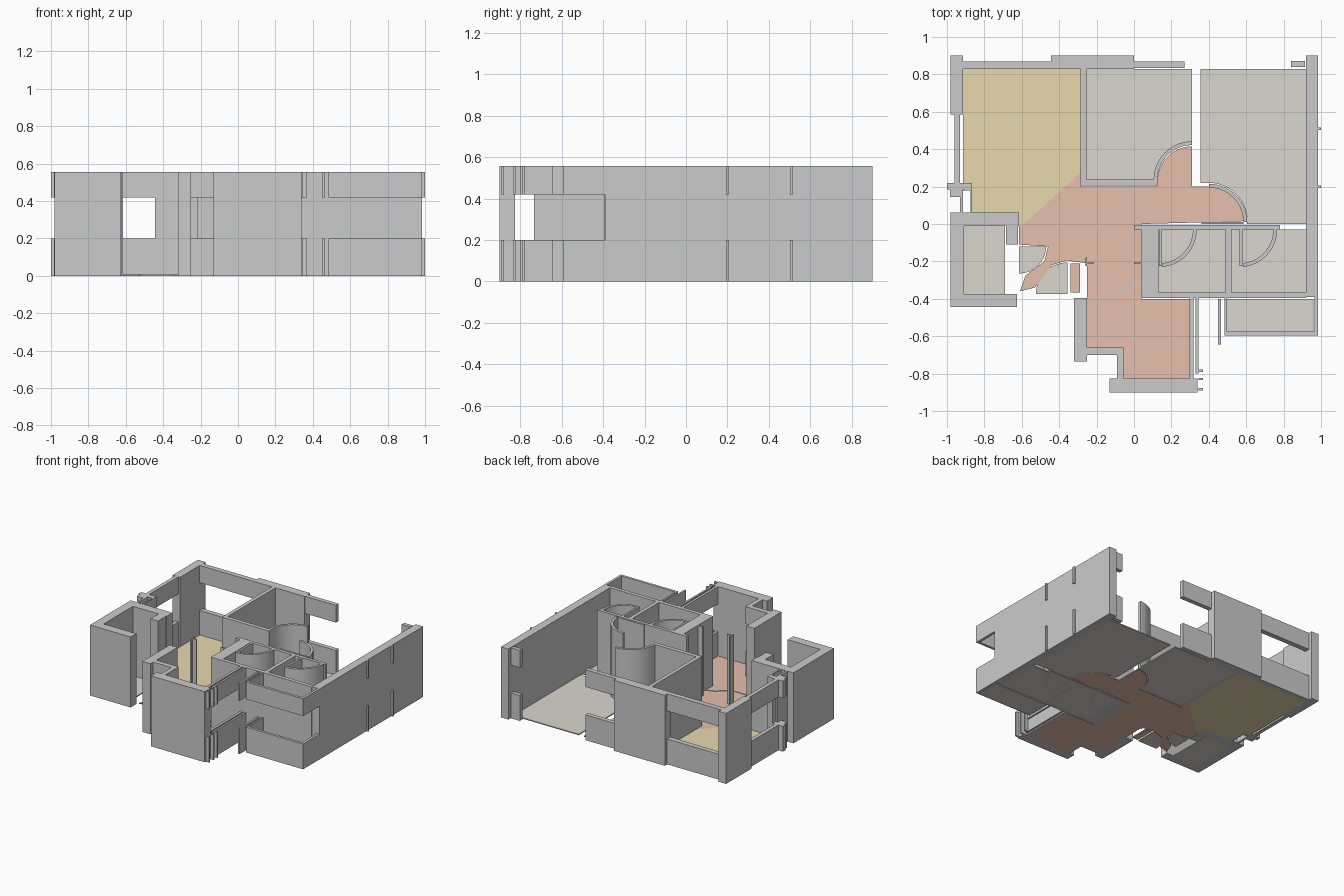
import bpy, bmesh, math

TOP, SILL, HEAD, FLOOR = 0.556, 0.20, 0.42, 0.008

def material(name, rgb):
    m = bpy.data.materials.new(name)
    m.diffuse_color = (*rgb, 1)
    return m

def prism(name, pts, z0, z1, mat=None):
    """Extrude a plan outline between two heights."""
    bm = bmesh.new()
    f = bm.faces.new([bm.verts.new((x, y, z0)) for x, y in pts])
    ext = bmesh.ops.extrude_face_region(bm, geom=[f])
    for v in ext["geom"]:
        if isinstance(v, bmesh.types.BMVert):
            v.co.z = z1
    bmesh.ops.recalc_face_normals(bm, faces=bm.faces)
    me = bpy.data.meshes.new(name)
    bm.to_mesh(me)
    bm.free()
    ob = bpy.data.objects.new(name, me)
    bpy.context.collection.objects.link(ob)
    if mat:
        me.materials.append(mat)

def rect(x0, x1, y0, y1):
    return [(x0, y0), (x1, y0), (x1, y1), (x0, y1)]

def wall(name, *r):
    prism(name, rect(*r), 0, TOP)

def window_wall(name, *r):
    prism(name + "_sill", rect(*r), 0, SILL)
    prism(name + "_lintel", rect(*r), HEAD, TOP)

def arc(cx, cy, r, a0, a1, n=14):
    return [(cx + r * math.cos(math.radians(a0 + (a1 - a0) * i / n)),
             cy + r * math.sin(math.radians(a0 + (a1 - a0) * i / n))) for i in range(n + 1)]

def door_sweep(name, cx, cy, r, a0, a1, t=0.02):
    prism(name, arc(cx, cy, r, a0, a1) + arc(cx, cy, r - t, a1, a0), 0, TOP)

yellow = material("living_floor_colour", (0.80, 0.69, 0.42))
red = material("hall_floor_colour", (0.80, 0.53, 0.42))
beige = material("room_floor_colour", (0.71, 0.68, 0.62))

# Floors
prism("living_floor", [(-0.915, 0.83), (-0.285, 0.83), (-0.285, 0.275), (-0.60, -0.01),
                       (-0.615, -0.01), (-0.615, 0.062), (-0.865, 0.062), (-0.865, 0.18),
                       (-0.915, 0.18)], 0, FLOOR, yellow)
hall = [(-0.285, 0.275), (-0.285, 0.2), (0.12, 0.2), (0.12, 0.23)]
hall += arc(0.31, 0.23, 0.185, 180, 90) + [(0.31, 0.2), (0.40, 0.2)]
hall += arc(0.40, 0.015, 0.185, 90, 0)
hall += [(0.04, 0.0), (0.04, -0.4), (0.30, -0.4), (0.30, -0.826), (-0.055, -0.826),
         (-0.055, -0.665), (-0.25, -0.665), (-0.25, -0.21), (-0.36, -0.195), (-0.44, -0.22),
         (-0.53, -0.34), (-0.61, -0.36), (-0.58, -0.275), (-0.48, -0.2), (-0.46, -0.12),
         (-0.615, -0.11), (-0.615, -0.01), (-0.60, -0.01)]
prism("hall_floor", hall, 0, FLOOR, red)
prism("hall_floor_strip", rect(-0.34, -0.29, -0.365, -0.21), 0, FLOOR, red)
prism("left_bedroom_floor", [(-0.255, 0.83), (0.31, 0.83)] + arc(0.31, 0.23, 0.205, 90, 180)
      + [(-0.255, 0.23)], 0, FLOOR, beige)
prism("right_bedroom_floor", [(0.355, 0.83), (0.92, 0.83), (0.92, 0.0), (0.605, 0.0)]
      + arc(0.40, 0.015, 0.205, 0, 90) + [(0.355, 0.22)], 0, FLOOR, beige)
for name, r in {"kitchen": (-0.915, -0.69, -0.385, -0.01),
                "bath_left": (0.13, 0.49, -0.37, -0.03),
                "bath_right": (0.52, 0.92, -0.37, -0.03),
                "utility": (0.49, 0.96, -0.58, -0.40)}.items():
    prism(name + "_floor", rect(*r), 0, FLOOR, beige)
prism("entry_swing_floor_a", [(-0.615, -0.12)] + arc(-0.615, -0.12, 0.145, 0, -90, 8), 0, FLOOR, beige)
prism("entry_swing_floor_b", [(-0.355, -0.375)] + arc(-0.355, -0.375, 0.17, 90, 180, 8), 0, FLOOR, beige)

# Back facade
wall("back_left_corner", -0.98, -0.915, 0.585, 0.9)
window_wall("living_back_window", -0.915, -0.445, 0.83, 0.87)
wall("back_pier", -0.445, 0.0, 0.83, 0.9)
window_wall("bedroom_back_window", 0.0, 0.27, 0.835, 0.87)
window_wall("back_right_return", 0.84, 0.915, 0.84, 0.872)

# Left facade
window_wall("living_side_window", -0.96, -0.93, 0.22, 0.585)
window_wall("side_window_end", -1.0, -0.91, 0.185, 0.22)
wall("side_pier_back", -0.91, -0.865, 0.18, 0.22)
wall("side_pier_left", -0.93, -0.915, 0.062, 0.185)
wall("side_pier_right", -0.875, -0.865, 0.062, 0.18)
window_wall("side_ledge", -0.985, -0.93, 0.145, 0.185)

# Kitchen
wall("kitchen_back_wall", -0.98, -0.615, -0.01, 0.062)
wall("kitchen_left_wall", -0.98, -0.91, -0.375, -0.01)
wall("kitchen_front_wall", -0.98, -0.625, -0.445, -0.375)
wall("kitchen_right_pier", -0.685, -0.62, -0.11, -0.01)

# Right facade
wall("right_wall", 0.92, 0.985, -0.39, 0.9)
for i, y in enumerate((0.20, 0.51)):
    window_wall(f"right_fin_{i}", 0.985, 1.0, y - 0.007, y + 0.007)

# Bedroom walls and door sweeps
wall("left_bedroom_side_wall", -0.285, -0.255, 0.205, 0.83)
wall("left_bedroom_front_wall", -0.255, 0.125, 0.205, 0.237)
door_sweep("left_bedroom_door_sweep", 0.31, 0.237, 0.205, 90, 180)
door_sweep("right_bedroom_door_sweep", 0.40, 0.01, 0.205, 0, 90)
wall("right_bedroom_door_leaf", 0.36, 0.585, 0.0, 0.012)

# Bathroom walls and door sweeps
wall("bath_back_wall", 0.0, 0.78, -0.03, -0.005)
wall("bath_left_lining", 0.04, 0.05, -0.365, -0.03)
wall("bath_left_wall", 0.05, 0.13, -0.365, -0.03)
wall("bath_middle_wall", 0.49, 0.52, -0.365, -0.03)
wall("bath_front_wall", 0.04, 0.92, -0.395, -0.365)
for i, x in enumerate((0.135, 0.565)):
    door_sweep(f"bath_door_sweep_{i}", x, -0.03, 0.2, -85, 0)
    wall(f"bath_door_leaf_{i}", x, x + 0.015, -0.225, -0.03)

# Utility balcony
window_wall("utility_front", 0.485, 0.985, -0.595, -0.575)
window_wall("utility_right", 0.965, 0.985, -0.575, -0.39)
window_wall("utility_left", 0.485, 0.497, -0.575, -0.395)
window_wall("utility_post", 0.45, 0.465, -0.645, -0.40)

# Entry and study bay
wall("bay_left_wall", -0.32, -0.25, -0.735, -0.395)
window_wall("bay_step_wall", -0.25, -0.055, -0.70, -0.66)
window_wall("bay_step_side", -0.09, -0.055, -0.826, -0.70)
wall("bay_front_wall", -0.13, 0.34, -0.894, -0.826)
wall("bay_front_base", -0.13, 0.34, -0.90, -0.894)
window_wall("bay_right_frame_inner", 0.298, 0.318, -0.826, -0.395)
window_wall("bay_right_frame_outer", 0.33, 0.345, -0.80, -0.395)
for i, y in enumerate((-0.89, -0.835, -0.79)):
    window_wall(f"bay_right_jamb_{i}", 0.345, 0.37, y, y + 0.012)
wall("entry_stub_post", -0.26, -0.25, -0.225, -0.18)
wall("entry_stub", -0.25, -0.215, -0.212, -0.202)
wall("hall_stub", 0.0, 0.04, -0.215, -0.205)
prism("entry_swing_edge", [(-0.25, -0.41), (-0.11, -0.41), (-0.02, -0.33), (0.03, -0.31),
                           (0.03, -0.30), (-0.025, -0.32), (-0.115, -0.40), (-0.25, -0.40)], 0, 0.012)
